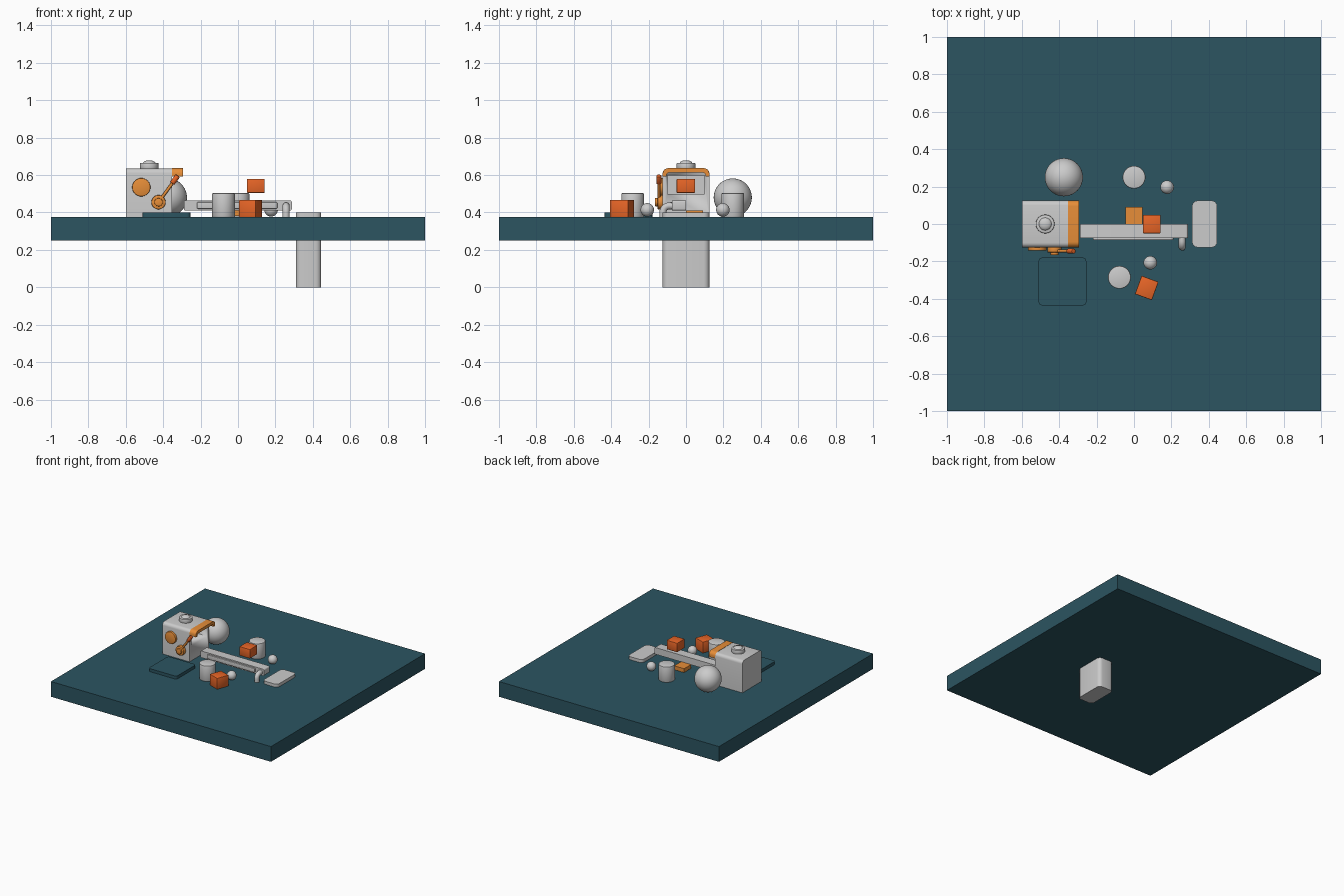
import bpy, bmesh, math
from mathutils import Vector

if "Cube" in bpy.data.objects:
    bpy.data.objects.remove(bpy.data.objects["Cube"])

def mat(name, rgb):
    m = bpy.data.materials.new(name)
    m.diffuse_color = (*rgb, 1)
    m.use_nodes = True
    m.node_tree.nodes["Principled BSDF"].inputs["Base Color"].default_value = m.diffuse_color
    return m

TEAL = mat("teal", (0.025, 0.09, 0.12))
ORANGE = mat("orange", (0.8, 0.27, 0.04))
RED = mat("red_orange", (0.8, 0.13, 0.02))

def finish(name, bm, m=None, smooth=True):
    bmesh.ops.recalc_face_normals(bm, faces=bm.faces)
    me = bpy.data.meshes.new(name)
    bm.to_mesh(me)
    bm.free()
    o = bpy.data.objects.new(name, me)
    bpy.context.collection.objects.link(o)
    if m:
        me.materials.append(m)
    if smooth:
        bpy.ops.object.select_all(action='DESELECT')
        o.select_set(True)
        bpy.context.view_layer.objects.active = o
        bpy.ops.object.shade_smooth_by_angle(angle=math.radians(35))
    return o

def box(name, x, y, z, m=None, bevel=0.0, edges=None, seg=4):
    """Box from min/max pairs; edges(mid, direction) picks which edges to bevel."""
    bm = bmesh.new()
    bmesh.ops.create_cube(bm, size=1)
    for v in bm.verts:
        v.co = Vector([(r[0] + r[1]) / 2 + c * (r[1] - r[0]) for r, c in zip((x, y, z), v.co)])
    if bevel:
        pick = []
        for e in bm.edges:
            a, b = e.verts
            if edges is None or edges((a.co + b.co) / 2, (a.co - b.co).normalized()):
                pick.append(e)
        bmesh.ops.bevel(bm, geom=pick, offset=bevel, segments=seg, profile=0.5, affect='EDGES')
    return finish(name, bm, m)

def cyl(name, p, q, r, m=None, bevel=0.0, n=40):
    """Cylinder running from p to q."""
    p, q = Vector(p), Vector(q)
    bm = bmesh.new()
    bmesh.ops.create_cone(bm, cap_ends=True, segments=n, radius1=r, radius2=r, depth=(q - p).length)
    if bevel:
        rim = [e for e in bm.edges if abs(e.verts[0].co.z - e.verts[1].co.z) < 1e-6]
        bmesh.ops.bevel(bm, geom=rim, offset=bevel, segments=2, profile=0.5, affect='EDGES')
    rot = (q - p).to_track_quat('Z', 'Y').to_matrix()
    for v in bm.verts:
        v.co = rot @ v.co + (p + q) / 2
    return finish(name, bm, m)

def ball(name, c, r, m=None, zscale=1):
    bm = bmesh.new()
    bmesh.ops.create_uvsphere(bm, u_segments=40, v_segments=24, radius=r)
    for v in bm.verts:
        v.co = Vector((v.co.x + c[0], v.co.y + c[1], v.co.z * zscale + c[2]))
    return finish(name, bm, m)

upright = lambda c, d: abs(d.z) > 0.9

# Floor slab, mat and the block set into the floor
box("floor_slab", (-1, 1), (-1, 1), (0.25, 0.375), TEAL)
box("floor_mat", (-0.51, -0.255), (-0.435, -0.18), (0.37, 0.40), TEAL, 0.018, upright)
box("sunken_block", (0.31, 0.445), (-0.125, 0.125), (0, 0.40), None, 0.03, upright)

# Machine body with an opening in its end
body = box("machine_body", (-0.60, -0.353), (-0.125, 0.125), (0.375, 0.635), None, 0.025,
           lambda c, d: abs(d.x) > 0.9 and c.z > 0.5)
cutter = box("opening_cutter", (-0.45, -0.30), (-0.10, 0.10), (0.50, 0.598))
cutter.hide_render = True
cutter.hide_viewport = True
cut = body.modifiers.new("opening", 'BOOLEAN')
cut.operation = 'DIFFERENCE'
cut.object = cutter
cut.solver = 'EXACT'

# Orange awning: an arched profile extruded along x
def arch(w, top, low, r, n=6):
    pts = [(-w, low)]
    for s, a0 in ((-1, 180), (1, 90)):
        for i in range(n + 1):
            a = math.radians(a0 - 90 * i / n)
            pts.append((s * (w - r) + r * math.cos(a), top - r + r * math.sin(a)))
    return pts + [(w, low)]

bm = bmesh.new()
profile = arch(0.125, 0.637, 0.592, 0.03) + arch(0.105, 0.613, 0.592, 0.015)[::-1]
face = bm.faces.new([bm.verts.new((-0.353, y, z)) for y, z in profile])
new = bmesh.ops.extrude_face_region(bm, geom=[face])["geom"]
bmesh.ops.translate(bm, verts=[g for g in new if isinstance(g, bmesh.types.BMVert)], vec=(0.058, 0, 0))
finish("awning", bm, ORANGE)

# Knob on the roof
cyl("roof_knob", (-0.475, 0, 0.63), (-0.475, 0, 0.665), 0.05, bevel=0.004)
ball("roof_knob_dome", (-0.475, 0, 0.66), 0.035, None, 0.55)

# Dial and lever on the front
cyl("dial", (-0.517, -0.12, 0.535), (-0.517, -0.143, 0.535), 0.049, ORANGE, 0.004)
cyl("lever_base", (-0.425, -0.12, 0.455), (-0.425, -0.152, 0.455), 0.038, ORANGE, 0.004)
cyl("lever_hub", (-0.425, -0.15, 0.455), (-0.425, -0.166, 0.455), 0.022, ORANGE, 0.003)
cyl("lever_rod", (-0.42, -0.145, 0.462), (-0.335, -0.145, 0.578), 0.008, ORANGE, n=16)
cyl("lever_grip", (-0.352, -0.145, 0.555), (-0.322, -0.145, 0.597), 0.014, RED, 0.005, 20)

# Output beam with side strip, foot plate and spout
box("beam", (-0.29, 0.288), (-0.075, 0), (0.41, 0.465), None, 0.01,
    lambda c, d: abs(d.y) > 0.9, 3)
box("beam_strip", (-0.22, 0.21), (-0.086, -0.07), (0.42, 0.455), None, 0.005)
box("beam_plate", (-0.045, 0.045), (0, 0.09), (0.38, 0.412), ORANGE)
curve = bpy.data.curves.new("spout", 'CURVE')
curve.dimensions = '3D'
curve.bevel_depth = 0.019
curve.bevel_resolution = 5
curve.use_fill_caps = True
path = [(-0.06, 0.435)] + [(-0.09 - 0.033 * math.sin(a), 0.402 + 0.033 * math.cos(a))
                           for a in [math.pi / 2 * i / 8 for i in range(9)]] + [(-0.123, 0.375)]
sp = curve.splines.new('POLY')
sp.points.add(len(path) - 1)
for pt, (y, z) in zip(sp.points, path):
    pt.co = (0.257, y, z, 1)
bpy.context.collection.objects.link(bpy.data.objects.new("spout", curve))

# Loose cubes, drums and balls
box("hovering_cube", (0.047, 0.143), (-0.05, 0.048), (0.505, 0.58), RED, 0.004, None, 2)
cube = box("floor_cube", (-0.048, 0.048), (-0.052, 0.052), (0.375, 0.467), RED, 0.004, None, 2)
cube.location = (0.068, -0.342, 0)
cube.rotation_euler.z = math.radians(-20)
for i, (x, y) in enumerate([(-0.078, -0.285), (0, 0.25)]):
    cyl(f"drum_{i + 1}", (x, y, 0.375), (x, y, 0.503), 0.061, bevel=0.005)
for i, (x, y, r) in enumerate([(-0.375, 0.25, 0.102), (0.177, 0.197, 0.036), (0.087, -0.207, 0.036)]):
    ball(f"ball_{i + 1}", (x, y, 0.378 + r), r)
